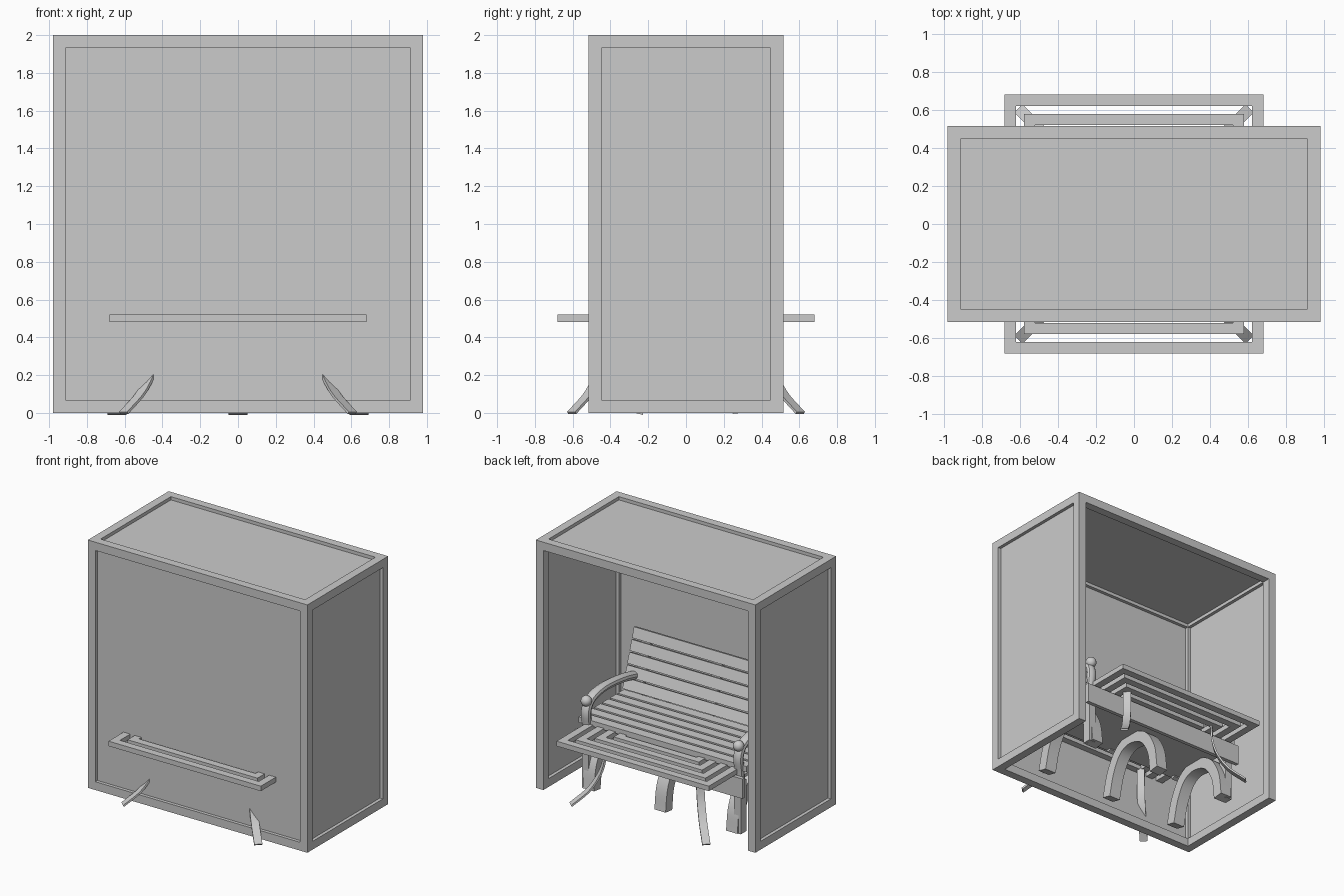
import bpy, bmesh, math
from mathutils import Vector, Matrix

cube = bpy.data.objects.get("Cube")
if cube:
    bpy.data.objects.remove(cube, do_unlink=True)

grey = bpy.data.materials.new("plain grey")
grey.use_nodes = True
grey.diffuse_color = (0.6, 0.6, 0.6, 1)
grey.node_tree.nodes["Principled BSDF"].inputs["Base Color"].default_value = (0.6, 0.6, 0.6, 1)


def finish(name, bm, smooth=False):
    bmesh.ops.recalc_face_normals(bm, faces=bm.faces)
    mesh = bpy.data.meshes.new(name)
    bm.to_mesh(mesh)
    bm.free()
    mesh.materials.append(grey)
    obj = bpy.data.objects.new(name, mesh)
    bpy.context.collection.objects.link(obj)
    if smooth:
        bpy.ops.object.select_all(action='DESELECT')
        obj.select_set(True)
        bpy.context.view_layer.objects.active = obj
        bpy.ops.object.shade_smooth_by_angle(angle=math.radians(35))
    return obj


def box(name, centre, size, tilt=0):
    bm = bmesh.new()
    place = (Matrix.Translation(centre) @ Matrix.Rotation(tilt, 4, 'X')
             @ Matrix.Diagonal((*size, 1)))
    bmesh.ops.create_cube(bm, size=1, matrix=place)
    return finish(name, bm)


def ring(name, outer, inner, z0, z1):
    """Square frame with mitred corners."""
    bm = bmesh.new()
    loops = []
    for r, z in ((outer, z0), (outer, z1), (inner, z1), (inner, z0)):
        loops.append([bm.verts.new((sx * r, sy * r, z))
                      for sx, sy in ((1, 1), (-1, 1), (-1, -1), (1, -1))])
    for i in range(4):
        a, b = loops[i], loops[(i + 1) % 4]
        for j in range(4):
            k = (j + 1) % 4
            bm.faces.new((a[j], a[k], b[k], b[j]))
    return finish(name, bm)


def spline(points, steps=5):
    """Smooth curve through the given points."""
    p = [Vector(q) for q in points]
    p = [2 * p[0] - p[1]] + p + [2 * p[-1] - p[-2]]
    out = []
    for a, b, c, d in zip(p, p[1:], p[2:], p[3:]):
        for i in range(steps):
            t = i / steps
            out.append(0.5 * (2 * b + (c - a) * t + (2 * a - 5 * b + 4 * c - d) * t * t
                              + (3 * b - a - 3 * c + d) * t ** 3))
    return out + [p[-2]]


def sweep(name, points, thick, width, place, sides=4):
    """Bar following a path in the y-z plane; round section if sides > 4."""
    path = spline(points)
    bm = bmesh.new()
    rows = []
    for i, q in enumerate(path):
        d = (path[min(i + 1, len(path) - 1)] - path[max(i - 1, 0)]).normalized()
        n = Vector((-d.y, d.x))
        if sides == 4:
            section = [(1, 1), (-1, 1), (-1, -1), (1, -1)]
        else:
            section = [(math.cos(math.tau * k / sides), math.sin(math.tau * k / sides))
                       for k in range(sides)]
        rows.append([bm.verts.new((u * width / 2, q.x + n.x * v * thick / 2,
                                   q.y + n.y * v * thick / 2)) for u, v in section])
    for a, b in zip(rows, rows[1:]):
        for j in range(sides):
            k = (j + 1) % sides
            bm.faces.new((a[j], a[k], b[k], b[j]))
    bm.faces.new(rows[0])
    bm.faces.new(rows[-1])
    bm.transform(place)
    return finish(name, bm, True)


# Shelter: square beams along every edge except the open rear floor edge
X, Y, H, B = 0.98, 0.515, 2.0, 0.067
bx, by, h = X - B / 2, Y - B / 2, B / 2
for sx in (-1, 1):
    for sy in (-1, 1):
        box("corner_post", (sx * bx, sy * by, H / 2), (B, B, H))
    for z in (h, H - h):
        box("side_beam", (sx * bx, 0, z), (B, 2 * Y - 2 * B, B))
    box("side_panel", (sx * bx, 0, H / 2), (0.014, 2 * by, H - B))
for sy, z in ((-1, h), (-1, H - h), (1, H - h)):
    box("long_beam", (0, sy * by, z), (2 * X - 2 * B, B, B))
box("front_panel", (0, -by, H / 2), (2 * bx, 0.014, H - B))
box("roof_panel", (0, 0, H - h), (2 * bx, 2 * by, 0.014))

# Table: nested square slats on four splayed strap legs
for i in range(7):
    outer = 0.68 - 0.1 * i
    ring("table_slat_ring", outer, outer - 0.06, 0.48, 0.52)
root = math.sqrt(2)
leg_path = [(0.605 * root, 0), (0.51 * root, 0.11), (0.45 * root, 0.24),
            (0.425 * root, 0.37), (0.42 * root, 0.49)]
for i in range(4):
    turn = Matrix.Rotation(math.radians(45 + 90 * i), 4, 'Z')
    sweep("table_leg", leg_path, 0.014, 0.06, turn)

# Bench seat
for i in range(6):
    box("seat_slat", (0, -0.24 + 0.1 * i, 0.53), (1.5, 0.08, 0.045))
box("seat_base", (0, 0, 0.43), (1.36, 0.56, 0.025))
box("seat_front_board", (0, 0.335, 0.39), (1.5, 0.03, 0.16))

# Bench backrest: leaning slats
for i in range(5):
    t = i / 4
    box("back_slat", (0, -0.29 - 0.12 * t, 0.6 + 0.365 * t), (1.5, 0.032, 0.084),
        math.radians(22 - 6 * t))

# Bench arched supports and backrest uprights
arch = [(0.29, 0), (0.26, 0.19), (0.16, 0.34), (0.0, 0.39),
        (-0.13, 0.34), (-0.22, 0.19), (-0.27, 0)]
upright = [(-0.25, 0.4), (-0.32, 0.6), (-0.38, 0.78), (-0.43, 0.96)]
for x in (-0.64, 0, 0.64):
    at = Matrix.Translation((x, 0, 0))
    sweep("arched_support", arch, 0.085, 0.1, at)
    sweep("back_upright", upright, 0.035, 0.08, at)

# Bench armrests with rounded scroll ends
arm = [(-0.33, 0.67), (-0.15, 0.71), (0.08, 0.73), (0.24, 0.7),
       (0.3, 0.62), (0.29, 0.5), (0.28, 0.38)]
for s in (-1, 1):
    sweep("armrest", arm, 0.065, 0.08, Matrix.Translation((s * 0.68, 0, 0)), 10)
    bm = bmesh.new()
    bmesh.ops.create_uvsphere(bm, u_segments=14, v_segments=8, radius=0.042,
                              matrix=Matrix.Translation((s * 0.68, 0.3, 0.7)))
    finish("arm_scroll", bm, True)
    box("arm_post", (s * 0.68, 0.28, 0.21), (0.06, 0.07, 0.42))
